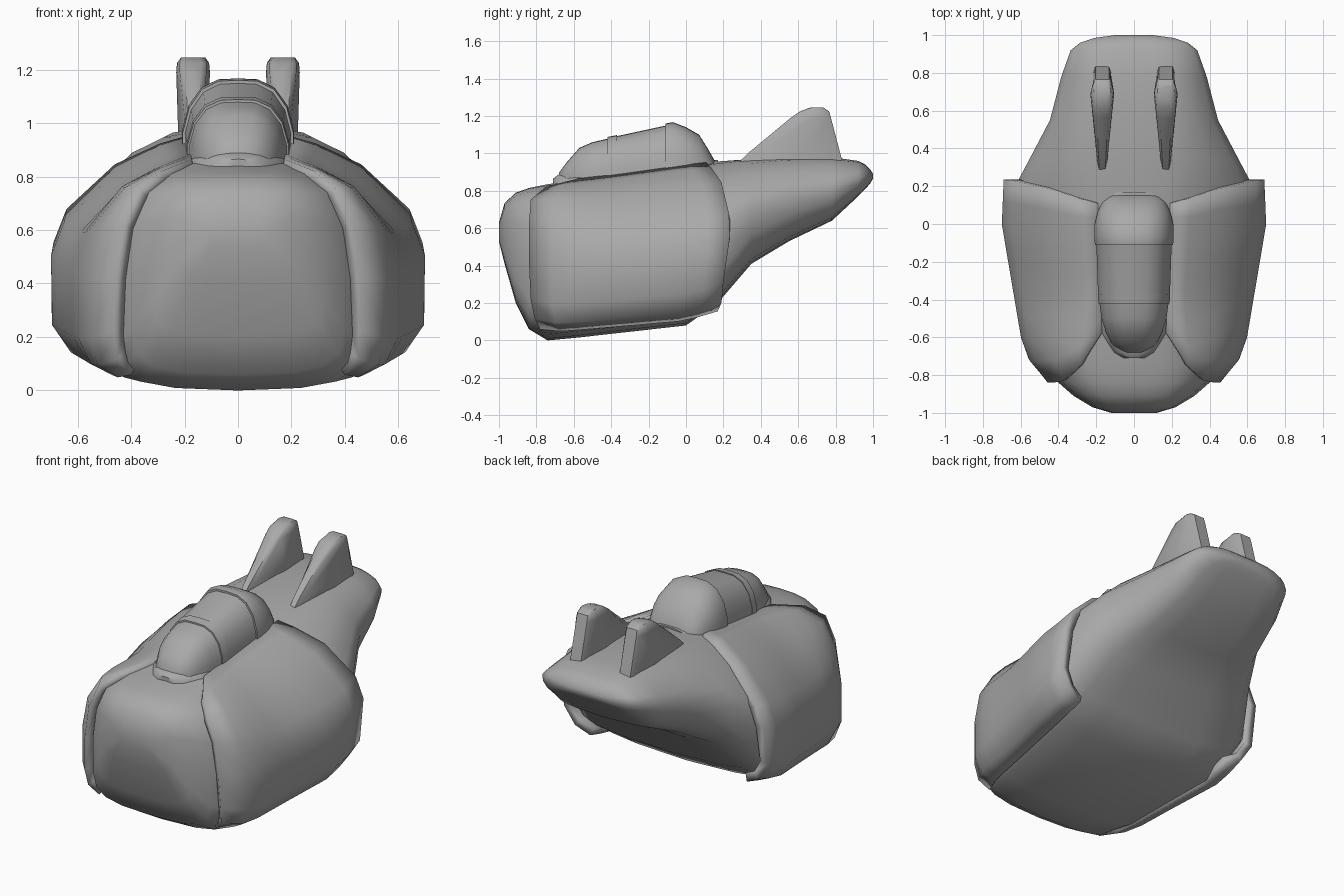
import bpy, bmesh, math

cube = bpy.data.objects.get("Cube")
if cube:
    bpy.data.objects.remove(cube)

grey = bpy.data.materials.new("hull_grey")
grey.use_nodes = True
grey.diffuse_color = (0.4, 0.4, 0.4, 1)
grey.node_tree.nodes["Principled BSDF"].inputs["Base Color"].default_value = (0.4, 0.4, 0.4, 1)


def lerp_table(table, y):
    """Linear lookup in rows of (y, values...)."""
    if y <= table[0][0]:
        return table[0][1:]
    for a, b in zip(table, table[1:]):
        if y <= b[0]:
            f = (y - a[0]) / (b[0] - a[0])
            return [p + (q - p) * f for p, q in zip(a[1:], b[1:])]
    return table[-1][1:]


def grid_object(name, rows, capped=True, thickness=0, loop=False, angle=40):
    """Skin rows of points, mirror across x and shade smooth."""
    bm = bmesh.new()
    vs = [[bm.verts.new(p) for p in row] for row in rows]
    n = len(rows[0])
    for a, b in zip(vs, vs[1:]):
        for j in range(n if loop else n - 1):
            k = (j + 1) % n
            bm.faces.new((a[j], a[k], b[k], b[j]))
    if capped:
        bm.faces.new(vs[0][::-1])
        bm.faces.new(vs[-1])
    if loop:
        bmesh.ops.recalc_face_normals(bm, faces=bm.faces)
    mesh = bpy.data.meshes.new(name)
    bm.to_mesh(mesh)
    bm.free()
    ob = bpy.data.objects.new(name, mesh)
    bpy.context.collection.objects.link(ob)
    mesh.materials.append(grey)
    if thickness:
        mod = ob.modifiers.new("Thickness", 'SOLIDIFY')
        mod.thickness = thickness
        mod.offset = -1
    mod = ob.modifiers.new("Mirror", 'MIRROR')
    mod.use_clip = True
    bpy.ops.object.select_all(action='DESELECT')
    ob.select_set(True)
    bpy.context.view_layer.objects.active = ob
    bpy.ops.object.shade_smooth_by_angle(angle=math.radians(angle))
    return ob


# Half cross-sections from the top centre round to the bottom centre
NOSE = [(0, 1), (.3, .995), (.55, .97), (.8, .9), (.94, .73), (1, .48),
        (1, .22), (.94, .1), (.78, .04), (.5, .01), (0, 0)]
MID = [(0, 1), (.28, .985), (.42, .95), (.66, .85), (.93, .635), (1, .49),
       (1, .2), (.9, .085), (.77, .04), (.5, .015), (0, 0)]
TAIL = [(0, 1), (.3, 1), (.55, .965), (.75, .86), (.93, .68), (1, .52),
        (.98, .32), (.9, .15), (.75, .05), (.45, .015), (0, 0)]
BLEND = [(-.84, 1, 0), (-.4, 0, 0), (.17, 0, 0), (.45, 0, 1)]

# y, half width, bottom, top
HULL = [(-1, .12, .53, .63), (-.97, .22, .41, .735), (-.91, .32, .2, .79),
        (-.84, .4, .06, .815), (-.74, .47, 0, .835), (-.58, .55, .015, .86),
        (0, .66, .08, .935), (.17, .645, .2, .957), (.35, .55, .41, .97),
        (.55, .445, .53, .98), (.78, .385, .64, .98), (.92, .335, .77, .96),
        (.96, .285, .81, .94), (.985, .21, .84, .915), (1, .1, .865, .89)]
PANEL = [(-.84, .455, .05, .83), (-.75, .54, .015, .85), (-.65, .59, .015, .865),
         (0, .7, .07, .955), (.23, .69, .14, .975)]


def surface(table, y, j):
    w, lo, hi = lerp_table(table, y)
    nose, tail = lerp_table(BLEND, y)
    fx, fz = (nose * a + tail * c + (1 - nose - tail) * b
              for a, b, c in zip(NOSE[j], MID[j], TAIL[j]))
    return (w * fx, y, lo + (hi - lo) * fz)


# Main hull
grid_object("hull", [[surface(HULL, s[0], j) for j in range(11)] for s in HULL])

# Raised side panels with slanted front and rear edges
FRONT = [-.58, -.75, -.83, -.84, -.84, -.83, -.81, -.78]
REAR = [.11, .135, .19, .23, .235, .2, .19, .17]
rows = []
for i in range(10):
    u = i / 9
    rows.append([surface(PANEL, a + (b - a) * u, j + 1)
                 for j, (a, b) in enumerate(zip(FRONT, REAR))])
grid_object("side_panels", rows, capped=False, thickness=.05)


# Canopy parts, each lofted along y from (y, half width, base, top)
ARCH = [(0, 1), (.35, .99), (.65, .9), (.88, .7), (1, .42), (1, 0), (0, 0)]


def arch_part(name, table):
    grid_object(name, [[(w * x, y, lo + (hi - lo) * z) for x, z in ARCH]
                       for y, w, lo, hi in table])


arch_part("canopy_sill", [(-.71, .06, .78, .865), (-.68, .11, .78, .888),
                          (-.58, .18, .78, .9), (-.35, .21, .8, .915),
                          (0, .225, .84, .95), (.1, .2, .86, .96), (.17, .13, .88, .965)])
arch_part("windscreen", [(-.68, .06, .8, .895), (-.64, .115, .8, .95), (-.57, .15, .8, 1.03),
                         (-.5, .172, .8, 1.06), (-.4, .185, .8, 1.083)])
arch_part("windscreen_frame", [(-.42, .188, .8, 1.088), (-.37, .192, .8, 1.098)])
arch_part("canopy_glass", [(-.38, .19, .8, 1.09), (-.08, .2, .82, 1.155)])
arch_part("canopy_fairing", [(-.11, .207, .82, 1.16), (-.07, .21, .83, 1.167),
                             (0, .208, .84, 1.14), (.07, .19, .85, 1.1),
                             (.12, .165, .86, 1.02), (.16, .125, .88, .95)])

# Twin tail fins: z, leading y, trailing y, half thickness front, middle, rear
FINS = [(.94, .27, .84, .025, .055, .045), (1.0, .33, .825, .03, .057, .045),
        (1.19, .56, .775, .05, .063, .045), (1.225, .61, .765, .05, .06, .042),
        (1.245, .665, .735, .035, .045, .035)]
rows = []
for z, a, b, f, m, r in FINS:
    d = b - a
    side = [(f * .6, a), (f, a + d * .08), (m, a + d * .6), (r, a + d * .95), (r * .8, b)]
    ring = side + [(-x, y) for x, y in reversed(side)]
    rows.append([(.168 + x, y, z) for x, y in ring])
grid_object("tail_fins", rows, loop=True)
